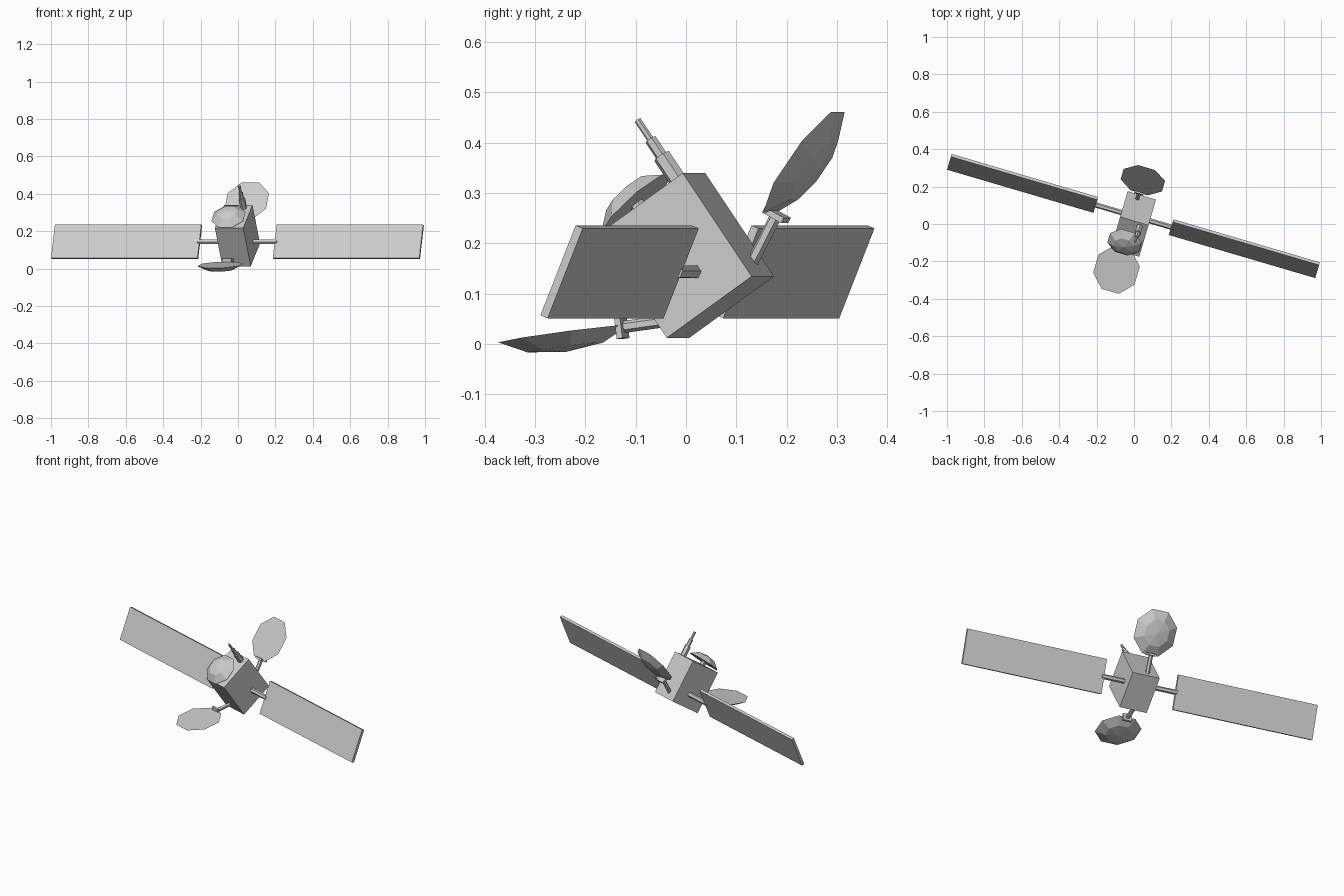
import bpy, bmesh
from math import radians, cos, sin, pi
from mathutils import Matrix, Vector

if "Cube" in bpy.data.objects:
    bpy.data.objects.remove(bpy.data.objects["Cube"])

# Spacecraft frame: x along the panel booms, y toward the rear dish, z toward the mast
CRAFT = (Matrix.Translation((-0.003, 0.0, 0.176))
         @ Matrix.Rotation(radians(-16.4), 4, 'Z')
         @ Matrix.Rotation(radians(34.8), 4, 'X'))


def finish(name, bm, local=Matrix.Identity(4)):
    bmesh.ops.recalc_face_normals(bm, faces=bm.faces)
    mesh = bpy.data.meshes.new(name)
    bm.to_mesh(mesh)
    bm.free()
    ob = bpy.data.objects.new(name, mesh)
    ob.matrix_world = CRAFT @ local
    bpy.context.collection.objects.link(ob)
    return ob


def box(name, size, local=Matrix.Identity(4)):
    bm = bmesh.new()
    bmesh.ops.create_cube(bm, size=1)
    bmesh.ops.scale(bm, vec=size, verts=bm.verts)
    return finish(name, bm, local)


def rod(name, a, b, radius, sides=6):
    a, b = Vector(a), Vector(b)
    bm = bmesh.new()
    bmesh.ops.create_cone(bm, cap_ends=True, segments=sides,
                          radius1=radius, radius2=radius, depth=(b - a).length)
    rot = (b - a).to_track_quat('Z', 'Y').to_matrix().to_4x4()
    return finish(name, bm, Matrix.Translation((a + b) / 2) @ rot)


def frame(origin, y_axis, z_axis):
    y, z = Vector(y_axis).normalized(), Vector(z_axis).normalized()
    m = Matrix((y.cross(z), y, z)).transposed().to_4x4()
    m.translation = origin
    return m


def dish(name, rx, ry, depth, local, sides=8):
    # Flat front, faceted shallow dome on the local +z side
    bm = bmesh.new()
    rings = []
    for scale, z in ((1.0, 0.0), (0.58, 0.75 * depth)):
        rings.append([bm.verts.new((rx * scale * cos(2 * pi * (i + 0.5) / sides) / cos(pi / sides),
                                    ry * scale * sin(2 * pi * (i + 0.5) / sides) / cos(pi / sides), z))
                      for i in range(sides)])
    apex = bm.verts.new((0, 0, depth))
    bm.faces.new(rings[0])
    for i in range(sides):
        j = (i + 1) % sides
        bm.faces.new((rings[0][i], rings[0][j], rings[1][j], rings[1][i]))
        bm.faces.new((rings[1][i], rings[1][j], apex))
    return finish(name, bm, local)


# Main body
box("body", (0.158, 0.214, 0.25))

# Solar panels and booms, one on each side
HUB = Vector((-0.012, 0.015, -0.05))
for side, label in ((-1, "left"), (1, "right")):
    rod(label + "_boom", HUB + Vector((side * 0.06, 0, 0)),
        HUB + Vector((side * 0.222, 0, 0)), 0.014)
    box(label + "_solar_panel", (0.816, 0.193, 0.016),
        Matrix.Translation(HUB + Vector((side * 0.618, 0, 0)))
        @ Matrix.Rotation(radians(33), 4, 'X'))

# Large dishes on angled arms, front and rear
for side, label, tilt in ((1, "rear", 20), (-1, "front", 27)):
    t = radians(tilt)
    start = Vector((-0.018, side * 0.09, -0.092))
    end = Vector((-0.018, side * 0.195, -0.038))
    rod(label + "_dish_arm", start, end, 0.012)
    box(label + "_dish_bracket", (0.05, 0.012, 0.045),
        frame(end, end - start, Vector((1, 0, 0)).cross(end - start)))
    out = Vector((0, side * cos(t), sin(t)))
    back = Vector((0, side * sin(t), -cos(t)))
    centre = Vector((-0.018, side * 0.302, 0.016 if side > 0 else 0.02))
    dish(label + "_dish", 0.115, 0.122, 0.036, frame(centre, out, back))

# Small domed dish on top
rod("top_dish_post", (-0.018, -0.03, 0.12), (-0.018, -0.03, 0.15), 0.015)
dish("top_dish", 0.088, 0.086, 0.04,
     frame((-0.018, -0.03, 0.145), (0, cos(radians(8)), sin(radians(8))),
           (0, -sin(radians(8)), cos(radians(8)))))

# Telescoping mast
for i, (z0, z1, r) in enumerate(((0.10, 0.185, 0.018), (0.18, 0.225, 0.012), (0.22, 0.272, 0.007))):
    rod("mast_section_%d" % (i + 1), (0.036, 0.08, z0), (0.036, 0.08, z1), r)
